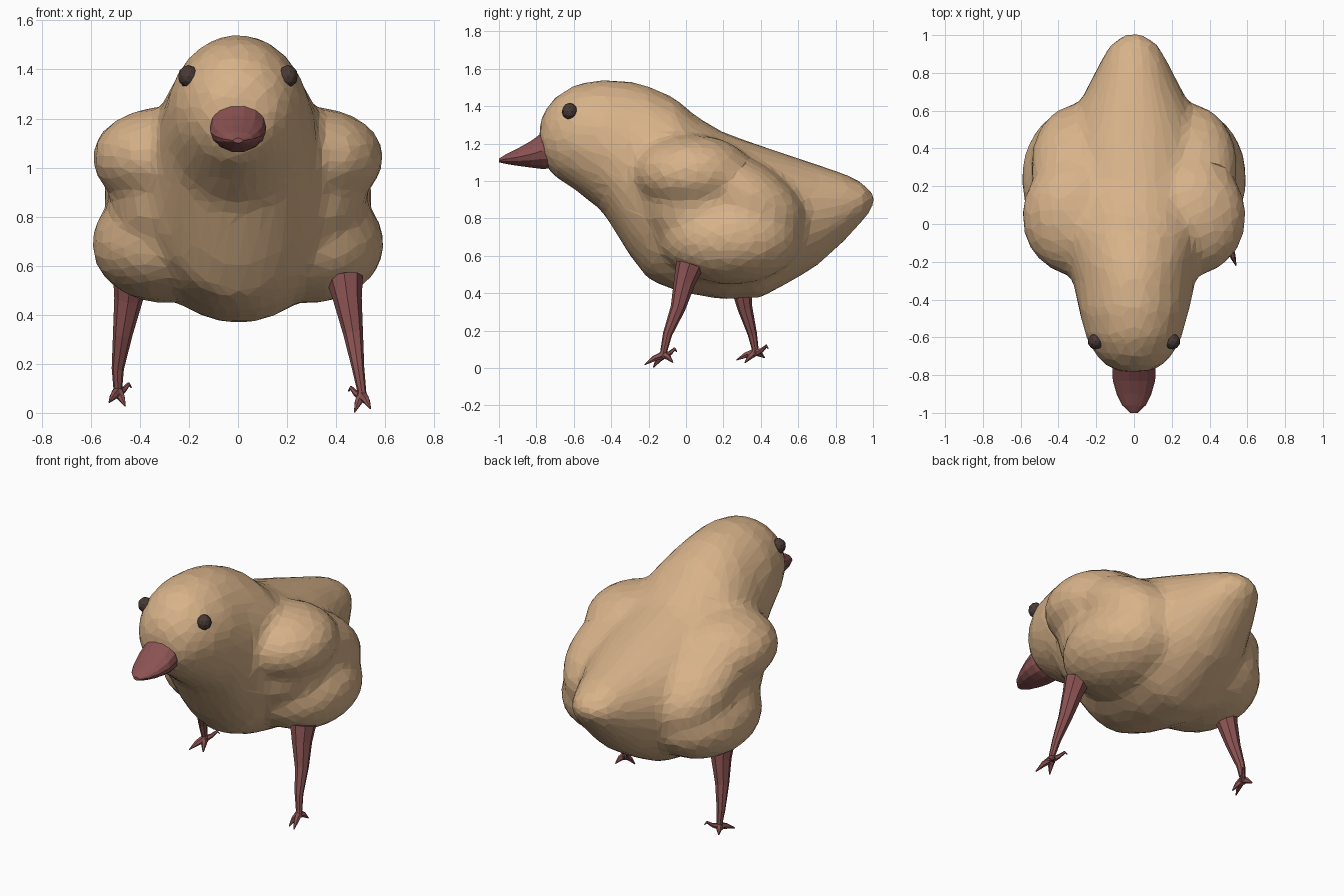
import bpy, bmesh, math
from mathutils import Vector, Matrix

if "Cube" in bpy.data.objects:
    bpy.data.objects.remove(bpy.data.objects["Cube"])


def material(name, rgb):
    m = bpy.data.materials.new(name)
    m.diffuse_color = (*rgb, 1)
    m.use_nodes = True
    m.node_tree.nodes["Principled BSDF"].inputs["Base Color"].default_value = m.diffuse_color
    return m


TAN = material("tan down", (0.68, 0.445, 0.25))
RED = material("dull red horn", (0.26, 0.085, 0.085))
DARK = material("dark brown", (0.065, 0.042, 0.036))


def loft(bm, rings, n):
    """Skin elliptical rings given as (centre, side axis, up axis), capped at both ends."""
    loops = []
    for c, u, v in rings:
        loops.append([bm.verts.new(c + u * math.cos(a) + v * math.sin(a))
                      for a in (2 * math.pi * i / n for i in range(n))])
    for a, b in zip(loops, loops[1:]):
        for i in range(n):
            j = (i + 1) % n
            bm.faces.new((a[i], a[j], b[j], b[i]))
    bm.faces.new(loops[0])
    bm.faces.new(loops[-1])


def sections(bm, table, n):
    """Loft along y from rows of (y, top z, bottom z, half width)."""
    loft(bm, [(Vector((0, y, (t + b) / 2)), Vector((w, 0, 0)), Vector((0, 0, (t - b) / 2)))
              for y, t, b, w in table], n)


def tube(bm, path, n):
    """Tapered tube through rows of (x, y, z, radius)."""
    pts = [Vector(p[:3]) for p in path]
    rings = []
    for i, p in enumerate(pts):
        d = (pts[min(i + 1, len(pts) - 1)] - pts[max(i - 1, 0)]).normalized()
        ref = Vector((0, 0, 1)) if abs(d.z) < 0.8 else Vector((0, 1, 0))
        u = d.cross(ref).normalized()
        rings.append((p, u * path[i][3], d.cross(u) * path[i][3]))
    loft(bm, rings, n)


def ellipsoid(bm, centre, radii, tilt=0, sub=3):
    m = (Matrix.Translation(centre) @ Matrix.Rotation(math.radians(tilt), 4, 'X')
         @ Matrix.Diagonal((*radii, 1)))
    bmesh.ops.create_icosphere(bm, subdivisions=sub, radius=1, matrix=m)


def finish(bm, name, mat):
    bmesh.ops.recalc_face_normals(bm, faces=bm.faces)
    me = bpy.data.meshes.new(name)
    bm.to_mesh(me)
    bm.free()
    me.materials.append(mat)
    ob = bpy.data.objects.new(name, me)
    bpy.context.collection.objects.link(ob)
    return ob


# Body: head-to-tail loft with wing and thigh swellings, fused and faceted
bm = bmesh.new()
sections(bm, [
    (-0.785, 1.30, 1.17, 0.06), (-0.76, 1.375, 1.09, 0.14), (-0.70, 1.45, 1.02, 0.20),
    (-0.60, 1.515, 0.955, 0.255), (-0.45, 1.545, 0.84, 0.295), (-0.30, 1.535, 0.60, 0.325),
    (-0.20, 1.51, 0.47, 0.36), (-0.05, 1.44, 0.41, 0.40), (0.05, 1.35, 0.39, 0.41),
    (0.20, 1.26, 0.365, 0.415), (0.40, 1.19, 0.375, 0.40), (0.55, 1.14, 0.455, 0.34),
    (0.70, 1.09, 0.545, 0.26), (0.85, 1.04, 0.68, 0.185), (0.95, 0.99, 0.79, 0.13),
    (1.01, 0.93, 0.87, 0.05)], 32)
for s in (-1, 1):
    ellipsoid(bm, (s * 0.30, 0.04, 1.04), (0.298, 0.32, 0.21))           # shoulder
    ellipsoid(bm, (s * 0.30, 0.31, 0.92), (0.25, 0.36, 0.195), -30)      # folded wing
    ellipsoid(bm, (s * 0.30, 0.14, 0.87), (0.23, 0.36, 0.26))            # flank
    ellipsoid(bm, (s * 0.295, 0.24, 0.69), (0.305, 0.38, 0.245))         # thigh
body = finish(bm, "body", TAN)
mod = body.modifiers.new("fuse", 'REMESH')
mod.mode = 'VOXEL'
mod.voxel_size = 0.025
mod = body.modifiers.new("soften", 'SMOOTH')
mod.factor = 0.5
mod.iterations = 18
mod = body.modifiers.new("facet", 'DECIMATE')
mod.ratio = 0.09

# Beak
bm = bmesh.new()
sections(bm, [(-0.70, 1.25, 1.065, 0.10), (-0.77, 1.26, 1.062, 0.115),
              (-0.83, 1.215, 1.07, 0.112), (-0.90, 1.175, 1.08, 0.092),
              (-0.96, 1.145, 1.09, 0.062), (-1.0, 1.12, 1.10, 0.02)], 14)
finish(bm, "beak", RED)

# Eyes
for s, side in ((-1, "left"), (1, "right")):
    bm = bmesh.new()
    ellipsoid(bm, (s * 0.203, -0.622, 1.372), (0.042, 0.042, 0.046), sub=2)
    finish(bm, side + "_eye", DARK)

# Legs: (side, hip y, ankle position, pitch of the foot)
for s, side, hip_y, ankle, lift in ((1, "right", 0.02, (0.505, -0.12, 0.085), 0.0),
                                    (-1, "left", 0.27, (-0.49, 0.37, 0.10), 0.025)):
    bm = bmesh.new()
    x, y, z = ankle
    mid_y = hip_y * 0.55 + y * 0.45
    tube(bm, [(s * 0.435, hip_y, 0.55, 0.075), (s * 0.447, hip_y * 0.8 + y * 0.2, 0.46, 0.058),
              (s * 0.47, mid_y, 0.32, 0.04), (s * 0.49, hip_y * 0.15 + y * 0.85, 0.18, 0.025),
              (x, y, z, 0.018), (x, y - 0.01, z - 0.03, 0.026)], 8)
    # Three front toes and a hooked back claw
    for dx, dy, tip in ((0.035, -0.10, 0.018), (-0.03, -0.055, 0.003), (0.03, 0.05, 0.03)):
        tube(bm, [(x, y, z - 0.015, 0.022),
                  (x + s * dx * 0.5, y + dy * 0.5, (z + tip) / 2 + lift * 0.4, 0.016),
                  (x + s * dx, y + dy, tip + lift, 0.003)], 6)
    tube(bm, [(x, y, z - 0.02, 0.02), (x - s * 0.025, y + 0.035, z - 0.005, 0.012),
              (x - s * 0.045, y + 0.06, z + 0.018, 0.008),
              (x - s * 0.055, y + 0.07, z + 0.003, 0.003)], 6)
    finish(bm, side + "_leg", RED)
